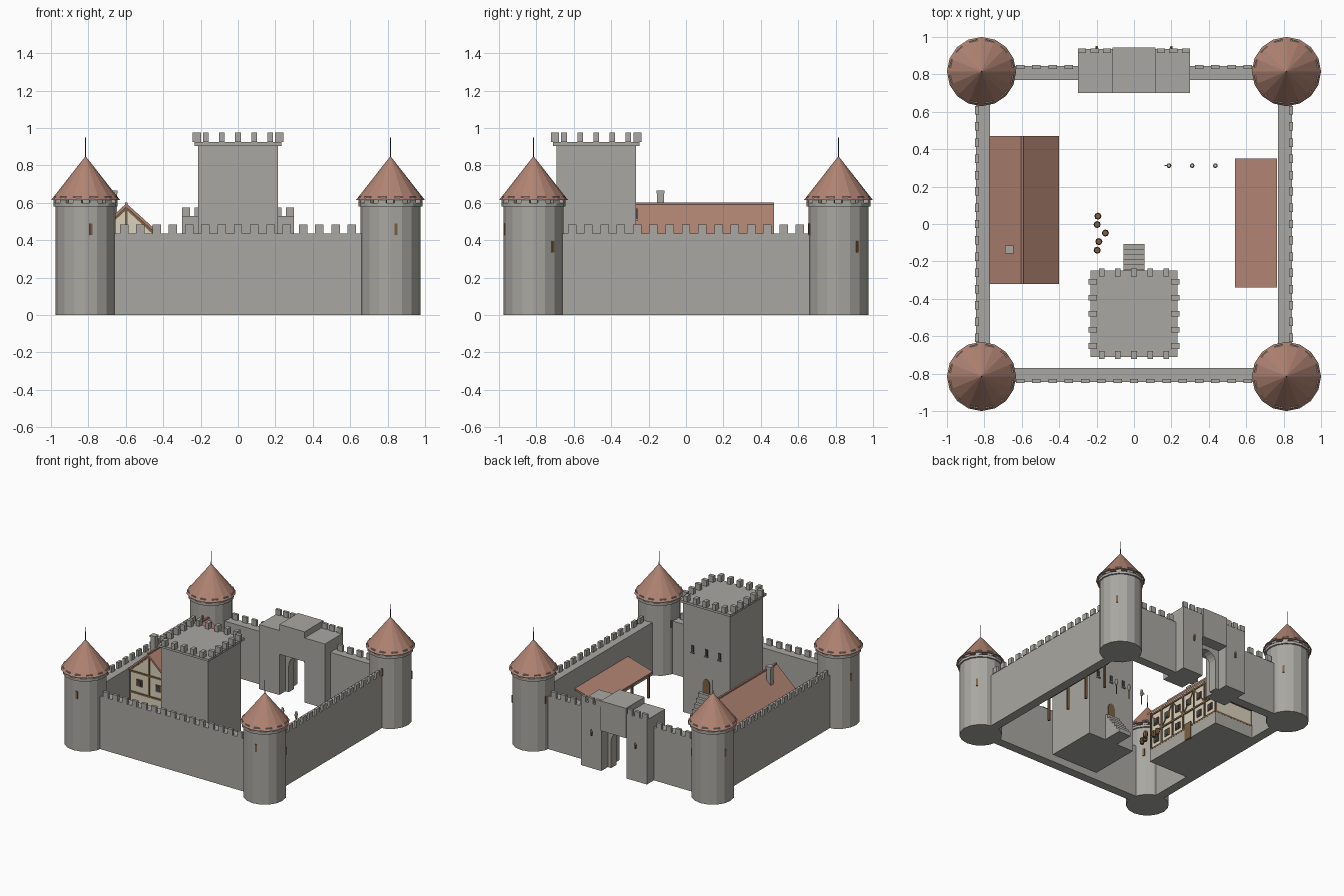
import bpy, bmesh
from math import sin, cos, pi, atan2, hypot
from mathutils import Matrix, Vector

if "Cube" in bpy.data.objects:
    bpy.data.objects.remove(bpy.data.objects["Cube"])


def material(name, rgb):
    m = bpy.data.materials.new(name)
    m.diffuse_color = (*rgb, 1)
    m.use_nodes = True
    m.node_tree.nodes["Principled BSDF"].inputs["Base Color"].default_value = m.diffuse_color
    return m


STONE = material("stone", (0.40, 0.39, 0.36))
TILE = material("roof_tile", (0.44, 0.23, 0.17))
WOOD = material("wood", (0.20, 0.12, 0.06))
PLASTER = material("plaster", (0.70, 0.64, 0.50))
DARK = material("dark_glass", (0.06, 0.06, 0.07))
FLAME = material("flame", (0.8, 0.5, 0.1))


def finish(name, bm, mat):
    bmesh.ops.recalc_face_normals(bm, faces=bm.faces)
    me = bpy.data.meshes.new(name)
    bm.to_mesh(me)
    bm.free()
    me.materials.append(mat)
    ob = bpy.data.objects.new(name, me)
    bpy.context.collection.objects.link(ob)
    return ob


def boxes(name, items, mat=STONE):
    """Each item: x0, x1, y0, y1, z0, z1."""
    bm = bmesh.new()
    for x0, x1, y0, y1, z0, z1 in items:
        c = Matrix.Translation(((x0 + x1) / 2, (y0 + y1) / 2, (z0 + z1) / 2))
        bmesh.ops.create_cube(bm, size=1, matrix=c @ Matrix.Diagonal((x1 - x0, y1 - y0, z1 - z0, 1)))
    return finish(name, bm, mat)


def cones(name, items, sides, mat=STONE):
    """Each item: x, y, z0, z1, r0, r1."""
    bm = bmesh.new()
    for x, y, z0, z1, r0, r1 in items:
        bmesh.ops.create_cone(bm, cap_ends=True, segments=sides, radius1=r0, radius2=r1, depth=z1 - z0,
                              matrix=Matrix.Translation((x, y, (z0 + z1) / 2)))
    return finish(name, bm, mat)


def prism(name, pts, y0, y1, mat=STONE):
    """Extrude an x-z profile along y."""
    bm = bmesh.new()
    f = bm.faces.new([bm.verts.new((x, y0, z)) for x, z in pts])
    r = bmesh.ops.extrude_face_region(bm, geom=[f])
    bmesh.ops.translate(bm, vec=(0, y1 - y0, 0), verts=[v for v in r["geom"] if isinstance(v, bmesh.types.BMVert)])
    return finish(name, bm, mat)


def turned_boxes(name, items, mat):
    """Each item: matrix, (sx, sy, sz)."""
    bm = bmesh.new()
    for m, s in items:
        bmesh.ops.create_cube(bm, size=1, matrix=m @ Matrix.Diagonal((*s, 1)))
    return finish(name, bm, mat)


def beam(a, b, w):
    """Square beam between two points."""
    a, b = Vector(a), Vector(b)
    d = b - a
    return (Matrix.Translation((a + b) / 2) @ d.to_track_quat("Z", "Y").to_matrix().to_4x4(), (w, w, d.length))


# Corner towers
T = 0.815
corners = [(sx * T, sy * T) for sx in (-1, 1) for sy in (-1, 1)]
cones("tower_shafts", [(x, y, 0, 0.585, 0.16, 0.16) for x, y in corners], 16)
cones("tower_rims", [(x, y, 0.58, 0.6, 0.172, 0.172) for x, y in corners], 16)
cones("tower_roofs", [(x, y, 0.614, 0.85, 0.185, 0.0) for x, y in corners], 16, TILE)
cones("tower_drums", [(x, y, 0.6, 0.616, 0.13, 0.13) for x, y in corners], 16)
cones("tower_finials", [(x, y, 0.84, 0.95, 0.003, 0.002) for x, y in corners], 6, DARK)
merlons, slits = [], []
for x, y in corners:
    for i in range(12):
        a = 2 * pi * (i + 0.5) / 12
        merlons.append((Matrix.Translation((x + 0.161 * cos(a), y + 0.161 * sin(a), 0.617)) @ Matrix.Rotation(a, 4, "Z"),
                        (0.022, 0.045, 0.035)))
    for i in range(3):
        a = 0.7 + 2.1 * i
        slits.append((Matrix.Translation((x + 0.157 * cos(a), y + 0.157 * sin(a), 0.365 + 0.047 * i)) @ Matrix.Rotation(a, 4, "Z"),
                      (0.012, 0.016, 0.06)))
turned_boxes("tower_merlons", merlons, STONE)
turned_boxes("tower_slits", slits, WOOD)

# Curtain walls with battlements
IN, OUT, H = 0.77, 0.845, 0.435
boxes("curtain_walls", [(-T, T, -OUT, -IN, 0, H), (-OUT, -IN, -T, T, 0, H), (IN, OUT, -T, T, 0, H),
                        (-T, -0.29, IN, OUT, 0, H), (0.29, T, IN, OUT, 0, H)])
m = []
for i in range(15):
    c = -0.609 + 0.087 * i
    a, b = c - 0.0225, c + 0.0225
    m.append((a, b, -0.85, -0.828, H, 0.483))
    m += [(s - 0.011, s + 0.011, a, b, H, 0.483) for s in (-0.839, 0.839)]
    if abs(c) > 0.32:
        m.append((a, b, 0.828, 0.85, H, 0.483))
boxes("wall_merlons", m)

# Gatehouse at the back
boxes("gate_towers", [(-0.3, -0.115, 0.7, 0.935, 0, 0.53), (0.115, 0.3, 0.7, 0.935, 0, 0.53)])
boxes("gate_bridge", [(-0.115, 0.115, 0.7, 0.945, 0.335, 0.58)])
arch = [(0.085 * cos(pi * i / 10), 0.22 + 0.085 * sin(pi * i / 10)) for i in range(11)]
prism("gate_arch", [(0.115, 0), (0.115, 0.335), (-0.115, 0.335), (-0.115, 0)] + [(-0.085, 0)] + arch[::-1] + [(0.085, 0)], 0.78, 0.85)
boxes("gate_merlons", [(s * c - 0.022, s * c + 0.022, 0.915, 0.937, 0.53, 0.575) for s in (-1, 1) for c in (0.145, 0.21, 0.278)])
boxes("gate_torches", [(x - 0.004, x + 0.004, 0.935, 0.95, 0.27, 0.305) for x in (-0.2, 0.2)], WOOD)
cones("gate_flames", [(x, 0.945, 0.305, 0.325, 0.008, 0.0) for x in (-0.2, 0.2)], 6, FLAME)

# Keep
KY = -0.48
boxes("keep", [(-0.213, 0.213, KY - 0.213, KY + 0.213, 0, 0.91)])
boxes("keep_cap", [(-0.232, 0.232, KY - 0.232, KY + 0.232, 0.905, 0.925)])
m = []
for i in range(5):
    c = -0.172 + 0.086 * i
    for s in (-1, 1):
        y, x = KY + s * 0.221, s * 0.221
        m += [(c - 0.015, c + 0.015, y - 0.022, y + 0.022, 0.925, 0.975),
              (x - 0.022, x + 0.022, KY + c - 0.015, KY + c + 0.015, 0.925, 0.975)]
boxes("keep_merlons", m)
prism("keep_door", [(-0.03, 0.21), (0.03, 0.21), (0.03, 0.295), (0.02, 0.318), (0, 0.33), (-0.02, 0.318), (-0.03, 0.295)],
      -0.275, -0.26, WOOD)
boxes("keep_windows", [(x - 0.011, x + 0.011, -0.275, -0.26, 0.515, 0.57) for x in (-0.12, 0, 0.125)], DARK)
boxes("keep_sills", [(x - 0.016, x + 0.016, -0.27, -0.256, 0.507, 0.515) for x in (-0.12, 0, 0.125)])
boxes("keep_stairs", [(-0.057, 0.057, -0.267, -0.107 - 0.0265 * i, 0.035 * i, 0.035 * (i + 1)) for i in range(6)])

# Half-timbered hall
HX0, HX1, HY0, HY1, R = -0.775, -0.42, -0.3, 0.45, -0.597
boxes("hall_base", [(HX0 - 0.005, HX1 + 0.006, HY0 - 0.006, HY1 + 0.006, 0, 0.1)])
prism("hall_walls", [(HX0, 0.09), (HX1, 0.09), (HX1, 0.42), (R, 0.578), (HX0, 0.42)], HY0, HY1, PLASTER)
prism("hall_roof", [(-0.79, 0.42), (R, 0.597), (-0.4, 0.42), (-0.4, 0.402), (R, 0.577), (-0.79, 0.402)], -0.32, 0.47, TILE)
boxes("hall_ridge", [(R - 0.007, R + 0.007, -0.32, 0.47, 0.588, 0.602)], TILE)
boxes("hall_chimney", [(-0.687, -0.648, -0.155, -0.118, 0.45, 0.655), (-0.691, -0.644, -0.159, -0.114, 0.65, 0.665)])
beams = [beam((HX1, HY0, z), (HX1, HY1, z), 0.014) for z in (0.105, 0.24, 0.4)]
n = 6
for i in range(n + 1):
    y = HY0 + (HY1 - HY0) * i / n
    beams.append(beam((HX1, y, 0.1), (HX1, y, 0.41), 0.014))
    if i < n:
        y2 = y + (HY1 - HY0) / n
        lo, hi = (y, y2) if i % 2 else (y2, y)
        beams.append(beam((HX1, lo, 0.24), (HX1, hi, 0.4), 0.01))
for y in (HY0, HY1):
    beams += [beam((HX0, y, z), (HX1, y, z), 0.014) for z in (0.105, 0.24, 0.41)]
    beams += [beam((x, y, 0.1), (x, y, 0.41), 0.014) for x in (HX0, HX1)]
    beams += [beam((R, y, 0.24), (R, y, 0.57), 0.014)]
    beams += [beam((x, y, 0.41), (R, y, 0.572), 0.014) for x in (HX0, HX1)]
turned_boxes("hall_timbers", beams, WOOD)
panes, frames = [], []
for i in range(n):
    y = HY0 + (HY1 - HY0) * (i + 0.5) / n
    for z in (0.17, 0.32):
        if i == 3 and z < 0.2:
            continue
        frames.append((HX1 - 0.01, HX1 + 0.007, y - 0.026, y + 0.026, z - 0.028, z + 0.028))
        panes.append((HX1 - 0.01, HX1 + 0.01, y - 0.018, y + 0.018, z - 0.02, z + 0.02))
for y in (HY0, HY1):
    for x in (-0.685, -0.51):
        frames.append((x - 0.026, x + 0.026, y - 0.007, y + 0.007, 0.3, 0.356))
        panes.append((x - 0.018, x + 0.018, y - 0.01, y + 0.01, 0.308, 0.348))
boxes("hall_window_frames", frames, WOOD)
boxes("hall_window_panes", panes, DARK)
boxes("hall_door", [(HX1 - 0.01, HX1 + 0.012, 0.105, 0.17, 0, 0.14)], WOOD)

# Lean-to stable along the right wall
prism("stable_roof", [(0.54, 0.216), (0.765, 0.282), (0.765, 0.268), (0.54, 0.202)], -0.34, 0.35, TILE)
boxes("stable_posts", [(0.555, 0.571, y - 0.008, y + 0.008, 0, 0.21) for y in (-0.32, -0.1, 0.11, 0.33)], WOOD)
boxes("stable_beam", [(0.555, 0.571, -0.33, 0.34, 0.192, 0.207)], WOOD)

# Barrels and practice dummies in the yard
spots = [(-0.193, 0.042), (-0.197, -0.003), (-0.153, -0.048), (-0.188, -0.094), (-0.197, -0.14)]
cones("barrels", [(x, y, z, z + 0.025, a, b) for x, y in spots for z, a, b in ((0, 0.015, 0.019), (0.025, 0.019, 0.015))], 8, WOOD)
dummies = [(0.187, 0.312), (0.311, 0.312), (0.435, 0.312)]
cones("dummy_posts", [(x, y, 0, 0.1, 0.004, 0.004) for x, y in dummies], 6, WOOD)
cones("dummy_bodies", [(x, y, z, z + 0.025, a, b) for x, y in dummies for z, a, b in ((0.075, 0.008, 0.013), (0.1, 0.013, 0.008))], 8, PLASTER)
boxes("dummy_arm", [(0.162, 0.2, 0.309, 0.315, 0.095, 0.101)], WOOD)
